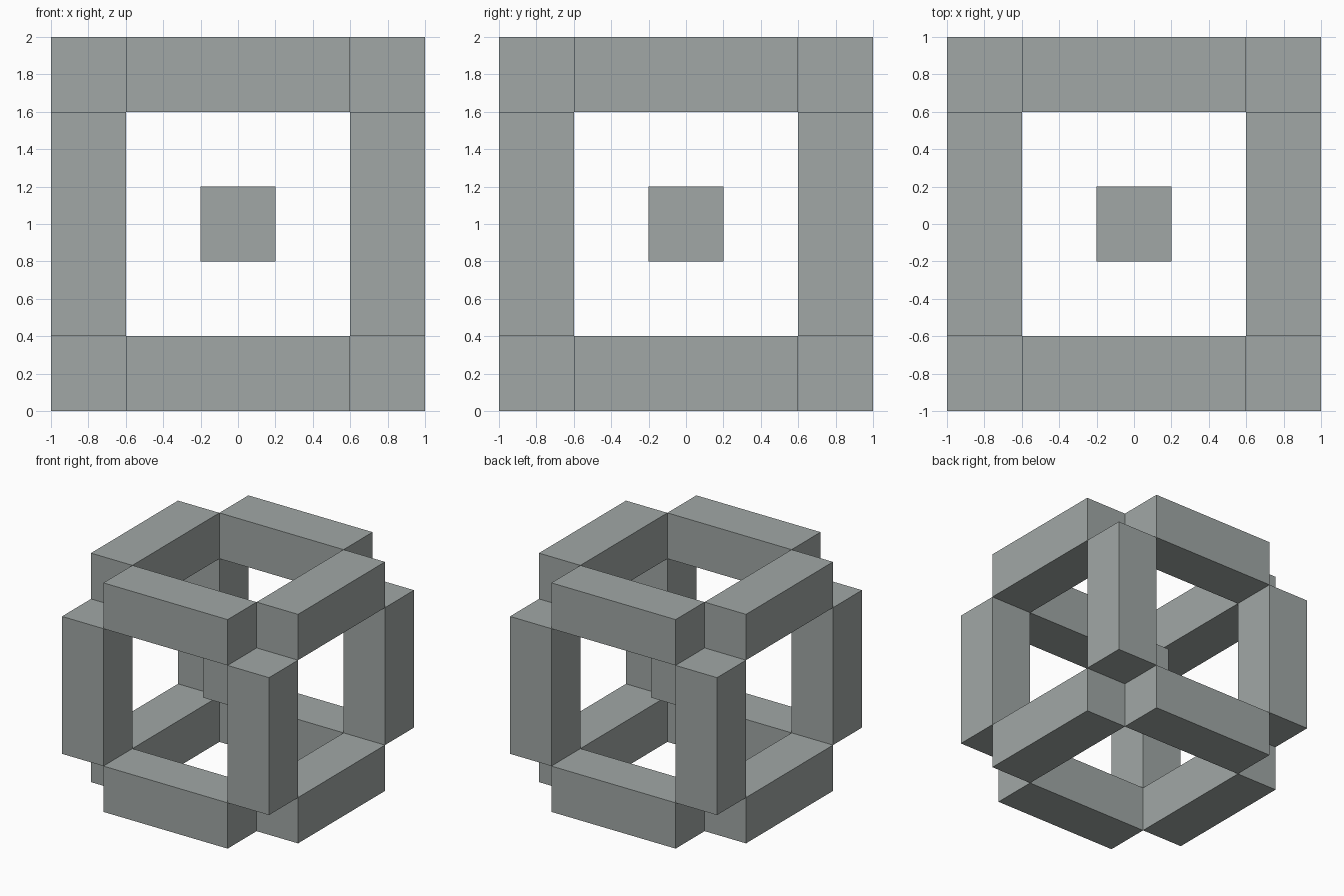
import bpy

if "Cube" in bpy.data.objects:
    bpy.data.objects.remove(bpy.data.objects["Cube"])

CENTRE = (0.0, 0.0, 1.0)
THICK = 0.4      # bar thickness
LENGTH = 1.2     # bar length, leaving the cube's corners open
OFFSET = 0.8     # bar centre line from the middle

# Dark greenish grey
mat = bpy.data.materials.new("dark_grey")
mat.diffuse_color = (0.355, 0.39, 0.38, 1.0)
mat.use_nodes = True
mat.node_tree.nodes["Principled BSDF"].inputs["Base Color"].default_value = mat.diffuse_color


def box(name, loc, size):
    bpy.ops.mesh.primitive_cube_add(size=1, location=[c + l for c, l in zip(CENTRE, loc)])
    obj = bpy.context.object
    obj.name = name
    obj.scale = size
    bpy.ops.object.transform_apply(location=False, rotation=False, scale=True)
    obj.data.materials.append(mat)
    return obj


# Twelve edge bars, four along each axis
for axis, label in enumerate(("width", "depth", "upright")):
    a, b = [i for i in range(3) if i != axis]
    size = [THICK] * 3
    size[axis] = LENGTH
    n = 0
    for sa in (-1, 1):
        for sb in (-1, 1):
            loc = [0.0, 0.0, 0.0]
            loc[a], loc[b] = sa * OFFSET, sb * OFFSET
            n += 1
            box(f"{label}_bar_{n}", loc, size)

# Floating cube in the middle
box("centre_cube", (0, 0, 0), (THICK,) * 3)
